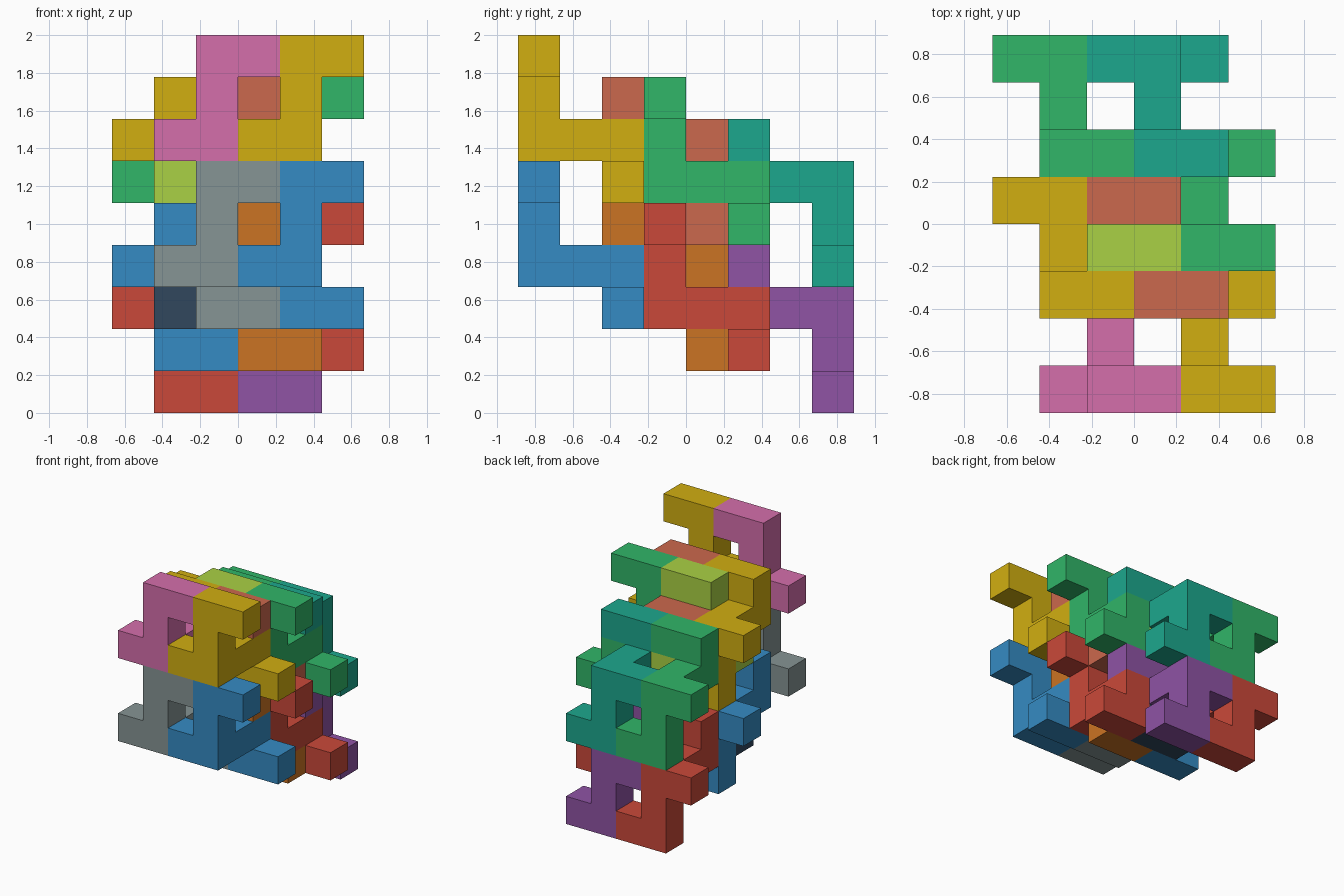
import bpy, bmesh, math
from mathutils import Vector

if "Cube" in bpy.data.objects:
    bpy.data.objects.remove(bpy.data.objects["Cube"])

U = 2 / 9  # edge length of one cube cell

# One interlocking piece: S-shaped plate, a one-cell neck, and a small hook
CELLS = {(0, 0, 2), (1, 0, 2), (0, 0, 1), (-1, 0, 0), (0, 0, 0),
         (0, 1, 0),
         (0, 2, 0), (0, 2, -1), (1, 2, -1)}


def piece_mesh(name):
    """Outer skin of the joined cells, with flat regions merged."""
    bm = bmesh.new()
    for cell in CELLS:
        c = Vector(cell)
        for axis in range(3):
            for sign in (-1, 1):
                n = Vector((0, 0, 0))
                n[axis] = sign
                if tuple(int(v) for v in c + n) in CELLS:
                    continue
                a = Vector((0, 0, 0))
                a[(axis + 1) % 3] = 1
                b = n.cross(a)
                corners = [(-1, -1), (1, -1), (1, 1), (-1, 1)]
                bm.faces.new([bm.verts.new((c + (n + a * s + b * t) / 2) * U)
                              for s, t in corners])
    bmesh.ops.remove_doubles(bm, verts=bm.verts, dist=U * 0.01)
    bmesh.ops.dissolve_limit(bm, angle_limit=0.01, verts=bm.verts, edges=bm.edges)
    bmesh.ops.recalc_face_normals(bm, faces=bm.faces)
    me = bpy.data.meshes.new(name)
    bm.to_mesh(me)
    bm.free()
    return me


def material(name, rgb):
    m = bpy.data.materials.new(name)
    m.diffuse_color = [(v / 255) ** 2.2 for v in rgb] + [1]
    m.use_nodes = True
    m.node_tree.nodes["Principled BSDF"].inputs["Base Color"].default_value = m.diffuse_color
    return m


COLOURS = {
    "grey": (133, 147, 147), "blue": (56, 138, 194), "navy": (52, 73, 94),
    "red": (201, 74, 60), "purple": (142, 84, 163), "orange": (202, 115, 40),
    "pink": (212, 110, 170), "yellow": (208, 173, 24), "lime": (168, 208, 70),
    "green": (52, 180, 104), "teal": (34, 166, 140), "salmon": (202, 104, 78),
}
MATS = {k: material(k, v) for k, v in COLOURS.items()}

# Piece name, anchor cell, turned over?, colour in lower and upper tier
PIECES = [
    ("front_left", (2, 0, 3), False, "grey", "pink"),
    ("front_right", (4, 0, 3), False, "blue", "yellow"),
    ("middle_left", (2, 3, 2), False, "navy", "lime"),
    ("middle_right", (4, 3, 2), False, "red", "green"),
    ("turned_middle_left", (1, 4, 3), True, "blue", "yellow"),
    ("turned_middle_right", (3, 4, 3), True, "orange", "salmon"),
    ("back_left", (1, 7, 2), True, "red", "green"),
    ("back_right", (3, 7, 2), True, "purple", "teal"),
]

for name, (i, j, k), turned, *tiers in PIECES:
    for tier, colour in enumerate(tiers):
        full = ("lower_", "upper_")[tier] + name + "_piece"
        ob = bpy.data.objects.new(full, piece_mesh(full))
        ob.location = ((i - 2.5) * U, (j - 3.5) * U, (k + 3 * tier + 0.5) * U)
        if turned:
            ob.rotation_euler.x = math.pi
        ob.data.materials.append(MATS[colour])
        bpy.context.collection.objects.link(ob)
